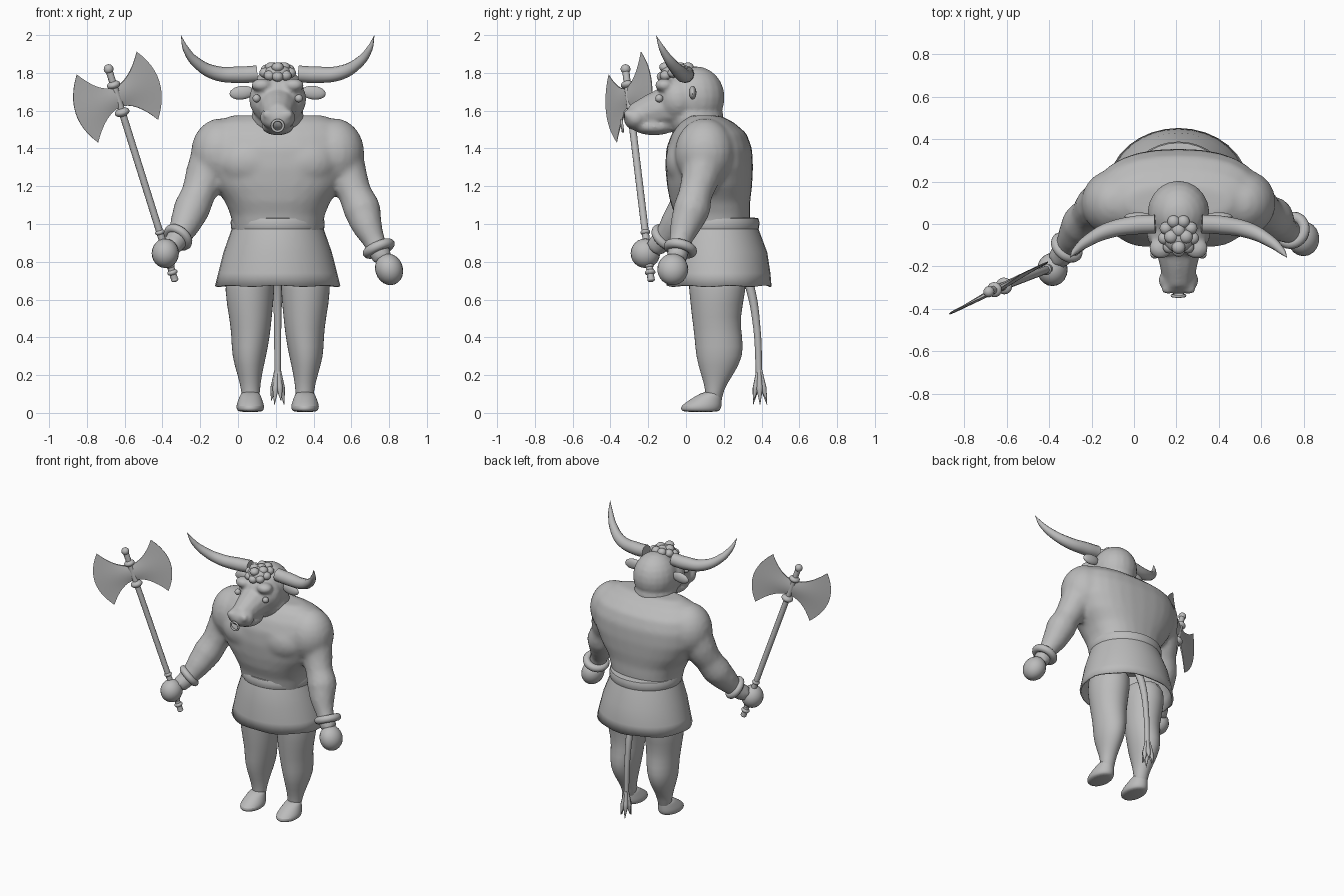
import bpy, bmesh, math
from mathutils import Vector

if "Cube" in bpy.data.objects:
    bpy.data.objects.remove(bpy.data.objects["Cube"])

GREY = (0.5, 0.5, 0.5, 1)
clay = bpy.data.materials.new("plain grey")
clay.use_nodes = True
clay.diffuse_color = GREY
clay.node_tree.nodes["Principled BSDF"].inputs["Base Color"].default_value = GREY
CX = 0.21  # sideways position of the figure's middle


def finish(ob, name, angle=50):
    ob.name = name
    ob.data.materials.clear()
    ob.data.materials.append(clay)
    bpy.ops.object.select_all(action='DESELECT')
    ob.select_set(True)
    bpy.context.view_layer.objects.active = ob
    bpy.ops.object.shade_smooth_by_angle(angle=math.radians(angle))
    return ob


def skin(name, rings, caps=True, subdiv=0):
    """Bridge closed rings of points into one surface."""
    bm = bmesh.new()
    loops = [[bm.verts.new(p) for p in ring] for ring in rings]
    n = len(loops[0])
    for a, b in zip(loops, loops[1:]):
        for i in range(n):
            bm.faces.new((a[i], a[(i + 1) % n], b[(i + 1) % n], b[i]))
    if caps:
        bm.faces.new(loops[0])
        bm.faces.new(loops[-1])
    bmesh.ops.recalc_face_normals(bm, faces=bm.faces)
    me = bpy.data.meshes.new(name)
    bm.to_mesh(me)
    bm.free()
    ob = bpy.data.objects.new(name, me)
    bpy.context.collection.objects.link(ob)
    if subdiv:
        ob.modifiers.new("round", 'SUBSURF').levels = subdiv
    return finish(ob, name)


def oval(cx, cy, z, rx, ry, n=20, power=1.0, wave=0.0):
    """Horizontal oval ring; power below 1 makes it boxier."""
    ring = []
    for i in range(n):
        t = math.tau * i / n
        c, s = math.cos(t), math.sin(t)
        ring.append((cx + rx * math.copysign(abs(c) ** power, c),
                     cy + ry * math.copysign(abs(s) ** power, s),
                     z + wave * math.sin(7 * t)))
    return ring


def ball(name, loc, size, tilt=(0, 0, 0)):
    bpy.ops.mesh.primitive_uv_sphere_add(segments=20, ring_count=12, location=loc, rotation=tilt)
    ob = bpy.context.object
    ob.scale = size if isinstance(size, tuple) else (size,) * 3
    bpy.ops.object.transform_apply(location=False, rotation=False, scale=True)
    return finish(ob, name)


def tube(name, points, radii, sides=4):
    """Round tube along a smooth path with a radius at each point."""
    cu = bpy.data.curves.new(name, 'CURVE')
    cu.dimensions = '3D'
    cu.bevel_depth, cu.bevel_resolution, cu.use_fill_caps = 1, sides, True
    cu.resolution_u = 8
    sp = cu.splines.new('BEZIER')
    sp.bezier_points.add(len(points) - 1)
    for bp, p, r in zip(sp.bezier_points, points, radii):
        bp.co, bp.radius = p, r
        bp.handle_left_type = bp.handle_right_type = 'AUTO'
    ob = bpy.data.objects.new(name, cu)
    bpy.context.collection.objects.link(ob)
    bpy.ops.object.select_all(action='DESELECT')
    ob.select_set(True)
    bpy.context.view_layer.objects.active = ob
    bpy.ops.object.convert(target='MESH')
    return finish(bpy.context.object, name)


def ring(name, loc, axis, major, minor):
    turn = Vector(axis).to_track_quat('Z', 'Y').to_euler()
    bpy.ops.mesh.primitive_torus_add(location=loc, rotation=turn, major_radius=major,
                                     minor_radius=minor, major_segments=28, minor_segments=10)
    return finish(bpy.context.object, name)


def fuse(name, parts, voxel, smooth):
    """Melt overlapping parts into one organic surface."""
    bpy.ops.object.select_all(action='DESELECT')
    for p in parts:
        p.select_set(True)
    bpy.context.view_layer.objects.active = parts[0]
    bpy.ops.object.join()
    ob = finish(bpy.context.object, name, 180)
    melt = ob.modifiers.new("melt", 'REMESH')
    melt.mode, melt.voxel_size, melt.use_smooth_shade = 'VOXEL', voxel, True
    soft = ob.modifiers.new("soften", 'SMOOTH')
    soft.factor, soft.iterations = 0.5, smooth


# Torso and arms: height, half width, front y, back y
chest = [(.94, .23, -.04, .33), (1.05, .25, -.06, .34), (1.12, .28, -.085, .34),
         (1.2, .34, -.1, .35), (1.3, .39, -.11, .355), (1.4, .40, -.105, .35),
         (1.48, .38, -.075, .32), (1.54, .33, -.03, .25), (1.575, .24, .02, .18)]
body = [skin("torso", [oval(CX, (f + b) / 2, z, w, (b - f) / 2, 28, .85) for z, w, f, b in chest])]
for s in (-1, 1):
    body.append(ball("shoulder", (CX + s * .30, .1, 1.375), (.16, .16, .185)))
    body.append(ball("pectoral", (CX + s * .14, -.01, 1.33), (.17, .1, .13)))
body.append(tube("left_arm", [(.54, .1, 1.4), (.58, .08, 1.26), (.62, .05, 1.16), (.655, .03, 1.08),
                              (.68, 0, 1.0), (.72, -.03, .91), (.77, -.05, .81)],
                 [.12, .105, .09, .1, .085, .06, .055]))
body.append(tube("right_arm", [(-.12, .1, 1.4), (-.17, .08, 1.26), (-.21, .04, 1.16), (-.245, 0, 1.08),
                               (-.275, -.05, 1.01), (-.315, -.11, .93), (-.36, -.17, .87)],
                 [.12, .11, .092, .098, .085, .062, .055]))
fuse("torso_and_arms", body, .016, 6)

# Hands and bracelets
ball("left_hand", (.80, -.07, .76), (.073, .082, .085), (0, -.35, 0))
ball("right_hand", (-.385, -.215, .845), (.072, .078, .078))
ring("left_bracelet", (.745, -.03, .87), (.35, -.2, -.8), .064, .026)
ring("right_bracelet", (-.317, -.11, .93), (-.5, -.55, -.6), .06, .024)

# Belt and kilt
skin("belt", [oval(CX, .16, z, .245 + d, .225 + d, 32)
              for z, d in ((.965, -.03), (.965, -.005), (.98, .002), (1.01, .004), (1.03, -.002), (1.035, -.03))])
kilt = skin("kilt", [oval(CX, y, z, w, d, 32, 1, v) for z, w, y, d, v in
                     ((1.0, .235, .16, .215, 0), (.97, .245, .16, .225, 0), (.85, .287, .17, .26, 0),
                      (.74, .315, .175, .272, 0), (.672, .332, .175, .278, .004))], caps=False)
shell = kilt.modifiers.new("cloth", 'SOLIDIFY')
shell.thickness, shell.offset = .012, -1

# Legs and feet: height, sideways offset, half width, front y, back y
leg = [(.8, .14, .13, .0, .33), (.65, .15, .135, .015, .32), (.5, .143, .113, .03, .285),
       (.4, .143, .102, .045, .3), (.3, .152, .092, .05, .307), (.2, .148, .064, .08, .25),
       (.12, .143, .049, .105, .195), (.04, .143, .045, .1, .19)]
foot = [(.004, .145, .06, -.015, .17), (.015, .145, .071, -.028, .182), (.035, .145, .076, -.03, .19),
        (.06, .145, .068, .005, .19), (.09, .145, .056, .05, .192), (.115, .144, .046, .1, .188)]
for s, side in ((1, "left"), (-1, "right")):
    for part, rows in (("leg", leg), ("foot", foot)):
        skin(f"{side}_{part}", [oval(CX + s * o, (f + b) / 2, z, w, (b - f) / 2)
                                for z, o, w, f, b in rows], subdiv=1)

# Tail with a tuft of strands
tube("tail", [(CX, .28, .82), (CX, .34, .66), (CX, .375, .45), (CX, .387, .2)], [.026, .024, .019, .017])
for i in range(6):
    t = math.tau * i / 6
    dx, dy = math.cos(t), math.sin(t)
    tube("tail_tuft", [(CX + dx * .008, .388 + dy * .008, .225), (CX + dx * .022, .39 + dy * .024, .13),
                       (CX + dx * .034, .392 + dy * .042, .045 + .02 * (i % 2))], [.01, .017, .002], 2)

# Head
head = [ball("skull", (CX, .05, 1.67), (.147, .155, .165)),
        ball("face", (CX, -.04, 1.66), (.152, .12, .135)),
        ball("neck", (CX, .05, 1.56), (.14, .15, .12)),
        tube("snout", [(CX, -.04, 1.63), (CX, -.15, 1.605), (CX, -.28, 1.565)], [.13, .1, .07]),
        ball("muzzle", (CX, -.265, 1.562), (.096, .066, .066)),
        ball("jaw", (CX, -.17, 1.515), (.085, .115, .045))]
for s in (-1, 1):
    head.append(ball("brow", (CX + s * .085, -.115, 1.735), (.055, .05, .035)))
    head.append(ball("nostril", (CX + s * .05, -.305, 1.58), (.032, .026, .028)))
fuse("head", head, .012, 4)

# Eyes, ears and horns
for s, side in ((1, "left"), (-1, "right")):
    ball(f"{side}_eye", (CX + s * .112, -.142, 1.665), .021)
    ball(f"{side}_ear", (CX + s * .19, .035, 1.695), (.065, .02, .036), (0, s * .12, 0))
    tube(f"{side}_horn", [(CX + s * x, y, z) for x, y, z in
                          ((.11, 0, 1.795), (.2, -.005, 1.79), (.33, -.03, 1.8), (.43, -.08, 1.855),
                           (.485, -.125, 1.925), (.512, -.158, 1.998))], [.044, .044, .038, .028, .017, .001])

# Curly forelock
ball("forelock", (CX, -.06, 1.8), (.075, .075, .045))
for i in range(9):
    t = math.tau * i / 9
    ball("forelock_curl", (CX + .068 * math.sin(t), -.055 - .07 * math.cos(t), 1.805 - .025 * math.cos(t)),
         (.03, .03, .027))
for dx, dy in ((-.035, -.03), (.035, -.03), (0, -.08), (0, .0)):
    ball("forelock_curl", (CX + dx, -.03 + dy, 1.83), (.032, .032, .026))

# Nose ring
ring("nose_ring", (CX, -.338, 1.52), (0, 1, .12), .03, .007)

# Axe: shaft, collars and twin blades
low, top = Vector((-.335, -.185, .705)), Vector((-.685, -.32, 1.82))
up = (top - low).normalized()
out = Vector((.834, .45, .316))
out = (out - up * out.dot(up)).normalized()
flat = up.cross(out)
tube("axe_shaft", [low, top], [.019, .019])
for t, size in ((0, .02), (.035, .028), (.065, .023), (.225, .026), (.795, .04), (.925, .036), (1, .026)):
    collar = ball("axe_collar", low.lerp(top, t), (size, size, size * .6 if t < 1 else size))
    collar.rotation_euler = up.to_track_quat('Z', 'Y').to_euler()
centre = low.lerp(top, .867)
STEPS = 12
for s in (-1, 1):
    columns = []
    for i in range(9):
        u = i / 8
        half = .055 + .135 * u ** 2
        thick = .002 + .014 * (1 - u)
        column = []
        for face in (1, -1):
            for j in range(STEPS + 1):
                v = face * (2 * j / STEPS - 1)
                reach = u * (.19 + .075 * (1 - v * v))
                column.append(centre + out * s * reach + up * v * half
                              + flat * face * thick * (1.05 - v * v * .6))
        columns.append(column)
    skin("axe_blade", columns)
